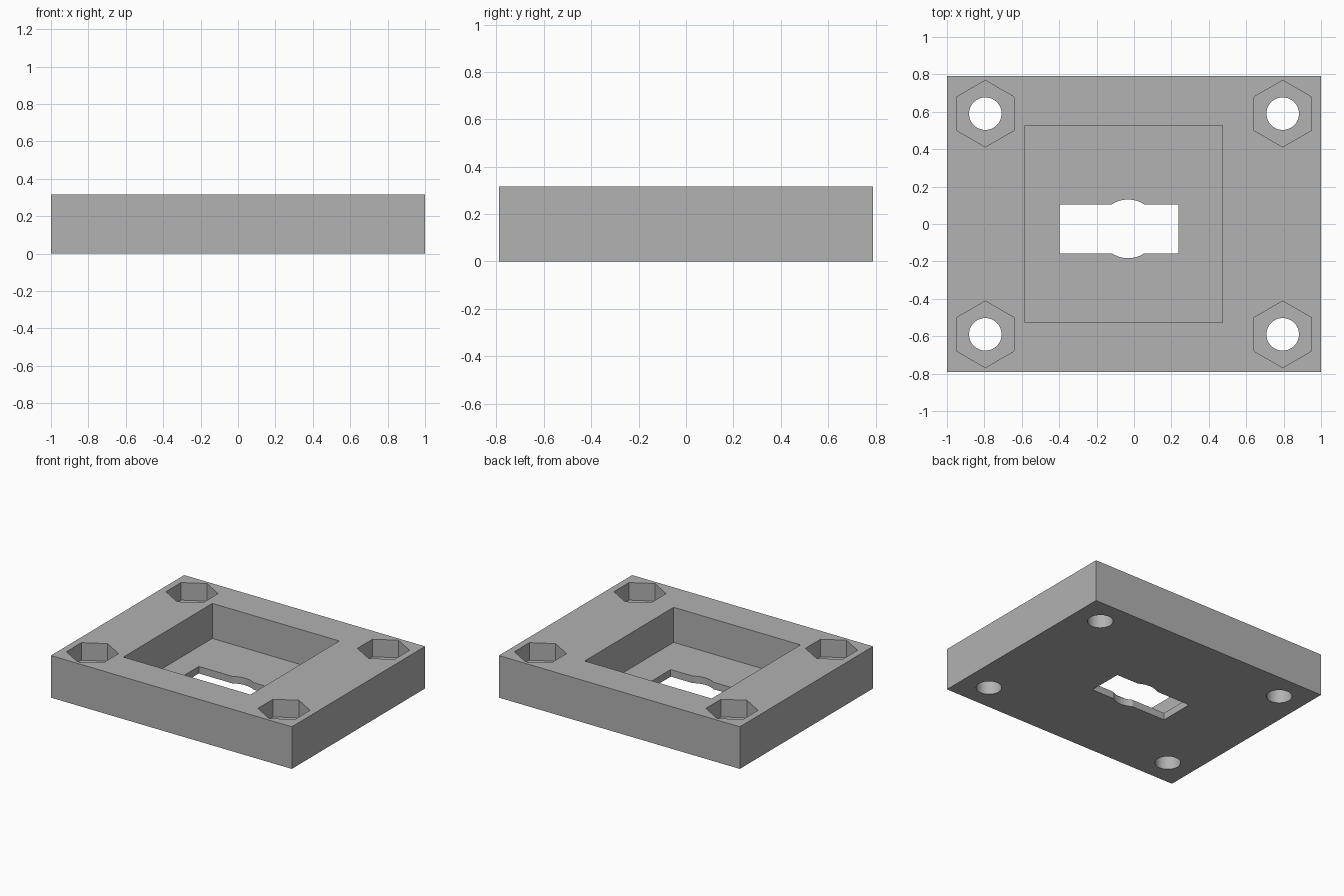
import bpy
import math

cube = bpy.data.objects.get("Cube")
if cube:
    bpy.data.objects.remove(cube, do_unlink=True)

HEIGHT = 0.316
FLOOR = 0.053       # thickness left under the central pocket
NUT_FLOOR = 0.184   # level of the nut seats
ABOVE, BELOW = HEIGHT + 0.1, -0.1

grey = bpy.data.materials.new("plain_grey")
grey.use_nodes = True
colour = (0.445, 0.445, 0.445, 1)
grey.diffuse_color = colour
grey.node_tree.nodes["Principled BSDF"].inputs["Base Color"].default_value = colour


def box(name, x, y, width, depth, z0, z1):
    bpy.ops.mesh.primitive_cube_add(size=1, location=(x, y, (z0 + z1) / 2))
    obj = bpy.context.object
    obj.name = name
    obj.scale = (width, depth, z1 - z0)
    bpy.ops.object.transform_apply(location=True, rotation=False, scale=True)
    return obj


def prism(name, x, y, radius, sides, z0, z1):
    bpy.ops.mesh.primitive_cylinder_add(vertices=sides, radius=radius, depth=z1 - z0,
                                        location=(x, y, (z0 + z1) / 2))
    obj = bpy.context.object
    obj.name = name
    return obj


def cut(target, cutter):
    cutter.hide_render = True
    mod = target.modifiers.new(cutter.name, "BOOLEAN")
    mod.operation = "DIFFERENCE"
    mod.solver = "EXACT"
    mod.object = cutter
    bpy.ops.object.select_all(action="DESELECT")
    bpy.context.view_layer.objects.active = target
    target.select_set(True)
    bpy.ops.object.modifier_apply(modifier=mod.name)
    bpy.data.objects.remove(cutter, do_unlink=True)


# Solid mounting block
block = box("mounting_block", 0, 0, 2, 1.58, 0, HEIGHT)
block.data.materials.append(grey)

# Square pocket, offset to one side
cut(block, box("pocket", -0.055, 0, 1.054, 1.054, FLOOR, ABOVE))

# Slot through the pocket floor, with a round relief across it
cut(block, box("slot", -0.081, -0.026, 0.636, 0.263, BELOW, 0.15))
cut(block, prism("slot_relief", -0.032, -0.026, 0.157, 64, BELOW, 0.2))

# Screw holes with hexagonal nut seats in the corners
for sx in (-1, 1):
    for sy in (-1, 1):
        x, y = sx * 0.795, sy * 0.59
        cut(block, prism("nut_seat", x, y, 0.178, 6, NUT_FLOOR, ABOVE))
        cut(block, prism("screw_hole", x, y, 0.087, 48, BELOW, 0.25))

bpy.ops.object.shade_smooth_by_angle(angle=math.radians(30))
